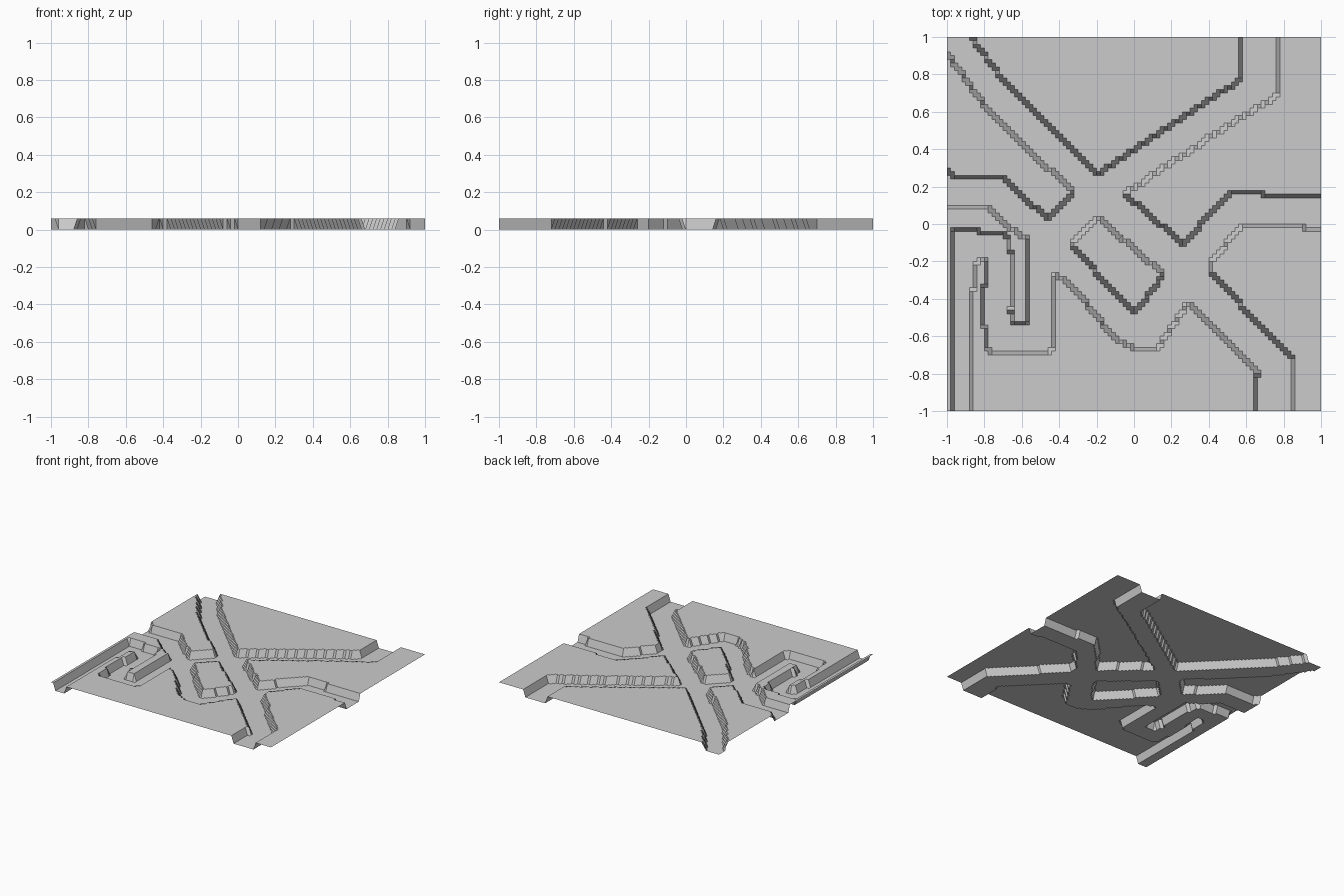
import bpy
import bmesh

cube = bpy.data.objects.get("Cube")
if cube:
    bpy.data.objects.remove(cube, do_unlink=True)

CELLS = 100      # grid cells along each side
HEIGHT = 0.06    # plateau height above the channel floor

# Plateau outlines in hundredths of a unit; points past the edge run off the sheet
north_plateau = [(-87, 110), (-87, 100), (-71, 78), (-48, 54), (-19, 27),
                 (35, 63), (57, 77), (57, 110)]
west_plateau = [(-110, 102), (-99, 90), (-81, 65), (-57, 40), (-32, 17), (-46, 3),
                (-61, 16), (-71, 25), (-96, 25), (-101, 29), (-110, 29)]
east_plateau = [(77, 110), (77, 69), (69, 64), (43, 48), (-5, 16), (27, -11),
                (40, 5), (51, 17), (68, 17), (70, 15), (110, 15), (110, 110)]
southeast_plateau = [(110, -3), (92, -3), (91, -1), (57, -1), (41, -21), (41, -25),
                     (65, -52), (85, -73), (84, -110), (110, -110)]
island_plateau = [(-19, 3), (-34, -10), (-10, -38), (1, -47), (16, -27)]
south_plateau = [(-88, -110), (-86, -35), (-84, -20), (-79, -20), (-81, -46),
                 (-79, -65), (-76, -70), (-47, -69), (-42, -65), (-43, -50),
                 (-42, -27), (-31, -35), (-11, -61), (0, -67), (12, -67),
                 (29, -42), (66, -80), (64, -110)]
hooked_plateau = [(-110, 10), (-79, 10), (-69, 0), (-58, -8), (-57, -30),
                  (-58, -54), (-65, -54), (-66, -46), (-64, -20), (-69, -5),
                  (-96, -3), (-97, -110), (-110, -110)]
plateaus = [north_plateau, west_plateau, east_plateau, southeast_plateau,
            island_plateau, south_plateau, hooked_plateau]


def inside(x, y, outline):
    """Even-odd test of a point against a closed outline."""
    hit = False
    for (ax, ay), (bx, by) in zip(outline, outline[1:] + outline[:1]):
        if (ay > y) != (by > y) and x < ax + (y - ay) * (bx - ax) / (by - ay):
            hit = not hit
    return hit


# Flat grid sheet whose vertices rise wherever a plateau covers them
mesh = bpy.data.meshes.new("channelled_terrain")
bm = bmesh.new()
bmesh.ops.create_grid(bm, x_segments=CELLS, y_segments=CELLS, size=1)
for vert in bm.verts:
    x, y = vert.co.x * 100, vert.co.y * 100
    if any(inside(x, y, outline) for outline in plateaus):
        vert.co.z = HEIGHT
bm.to_mesh(mesh)
bm.free()

terrain = bpy.data.objects.new("channelled_terrain", mesh)
bpy.context.collection.objects.link(terrain)

# Plain stone grey over the whole sheet
grey = bpy.data.materials.new("stone_grey")
grey.use_nodes = True
colour = (0.6, 0.6, 0.6, 1)
grey.diffuse_color = colour
grey.node_tree.nodes["Principled BSDF"].inputs["Base Color"].default_value = colour
mesh.materials.append(grey)
